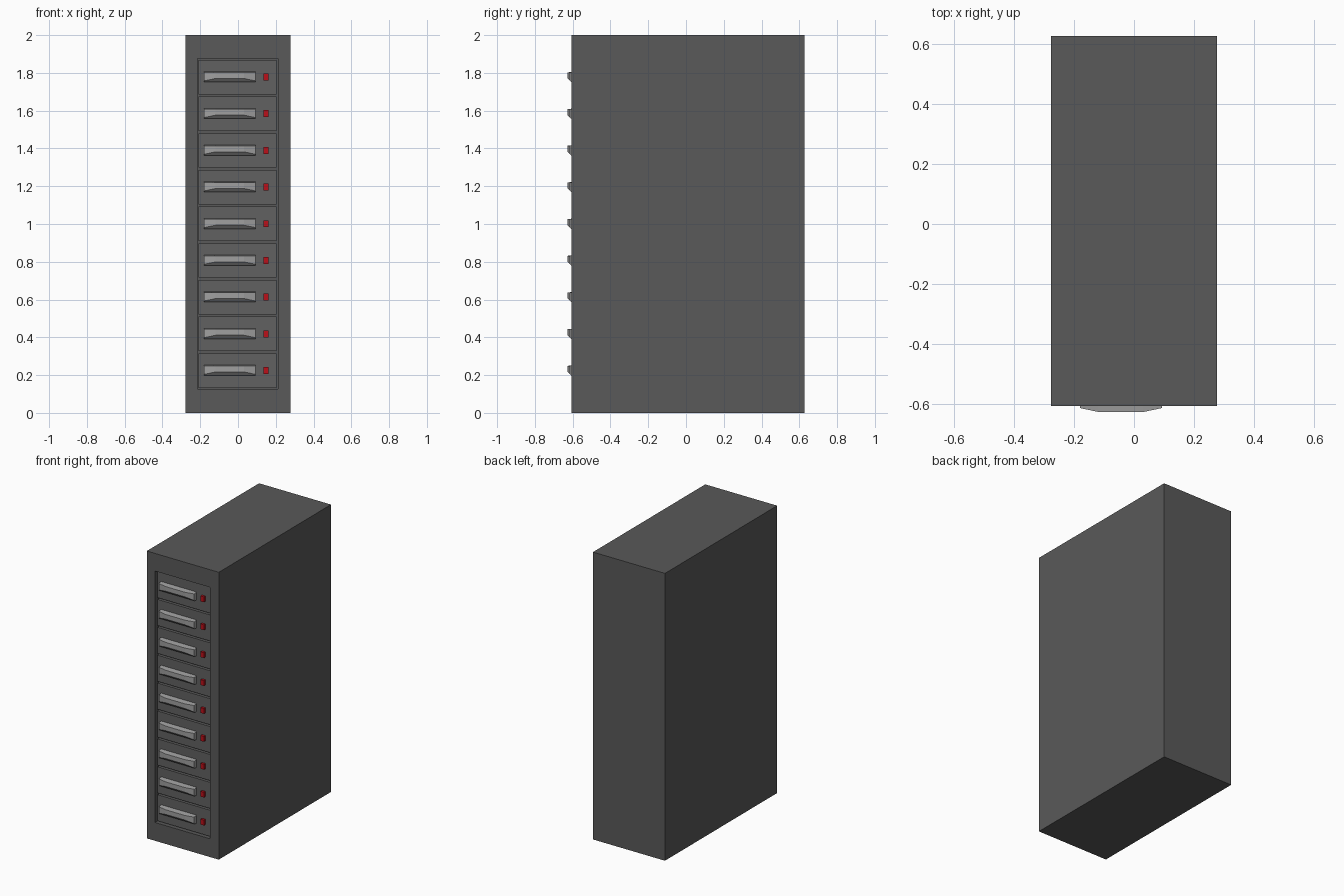
import bpy, bmesh

if "Cube" in bpy.data.objects:
    bpy.data.objects.remove(bpy.data.objects["Cube"])

def material(name, color):
    m = bpy.data.materials.new(name)
    m.diffuse_color = (*color, 1)
    m.use_nodes = True
    m.node_tree.nodes["Principled BSDF"].inputs["Base Color"].default_value = m.diffuse_color
    return m

BODY = material("dark_grey", (0.1, 0.1, 0.1))
PANEL = material("panel_grey", (0.12, 0.12, 0.12))
METAL = material("handle_grey", (0.35, 0.35, 0.35))
RED = material("indicator_red", (0.5, 0.005, 0.01))

def finish(name, bm, mat):
    bmesh.ops.recalc_face_normals(bm, faces=bm.faces)
    me = bpy.data.meshes.new(name)
    bm.to_mesh(me)
    bm.free()
    me.materials.append(mat)
    ob = bpy.data.objects.new(name, me)
    bpy.context.collection.objects.link(ob)
    return ob

def box(name, x, y, z, mat):
    bm = bmesh.new()
    bmesh.ops.create_cube(bm, size=1)
    for v in bm.verts:
        v.co = [a + (c + 0.5) * (b - a) for c, (a, b) in zip(v.co, (x, y, z))]
    return finish(name, bm, mat)

FRONT, BACK = -0.607, 0.627
FACE = -0.588            # drawer fronts sit slightly behind the frame
OPEN_X, OPEN_Z = (-0.215, 0.211), (0.127, 1.877)

# Cabinet: box whose front face is inset to the opening and pushed in
def cabinet():
    bm = bmesh.new()
    def ring(x, y, z):
        return [bm.verts.new((a, y, b)) for a, b in
                ((x[0], z[0]), (x[1], z[0]), (x[1], z[1]), (x[0], z[1]))]
    rings = [ring((-0.277, 0.277), BACK, (0, 2)),
             ring((-0.277, 0.277), FRONT, (0, 2)),
             ring(OPEN_X, FRONT, OPEN_Z),
             ring(OPEN_X, FACE + 0.02, OPEN_Z)]
    bm.faces.new(rings[0])
    bm.faces.new(rings[-1])
    for r, s in zip(rings, rings[1:]):
        for i in range(4):
            j = (i + 1) % 4
            bm.faces.new((r[i], r[j], s[j], s[i]))
    return finish("cabinet", bm, BODY)

# Handle: faceted pull, lofted through four cross-sections along x
def handle(name, zc):
    bm = bmesh.new()
    rings = []
    for x, front, kink in ((-0.18, -0.614, -0.022), (-0.118, -0.627, -0.009),
                           (0.031, -0.627, -0.009), (0.093, -0.614, -0.022)):
        section = ((FACE, 0.027), (front, 0.023), (front, kink),
                   (-0.608, -0.028), (FACE, -0.028))
        rings.append([bm.verts.new((x, y, zc + z)) for y, z in section])
    for r, s in zip(rings, rings[1:]):
        for i in range(5):
            j = (i + 1) % 5
            bm.faces.new((r[i], r[j], s[j], s[i]))
    bm.faces.new(rings[0])
    bm.faces.new(rings[-1])
    return finish(name, bm, METAL)

cabinet()

# Nine stacked drawers, each with a handle and an indicator
for n in range(9):
    zc = 0.224 + n * 0.1942
    box(f"drawer_{n + 1}", (-0.208, 0.205), (FACE, FACE + 0.02),
        (zc - 0.091, zc + 0.091), PANEL)
    handle(f"handle_{n + 1}", zc + 0.002)
    box(f"indicator_{n + 1}", (0.135, 0.161), (-0.605, FACE),
        (zc - 0.018, zc + 0.019), RED)
